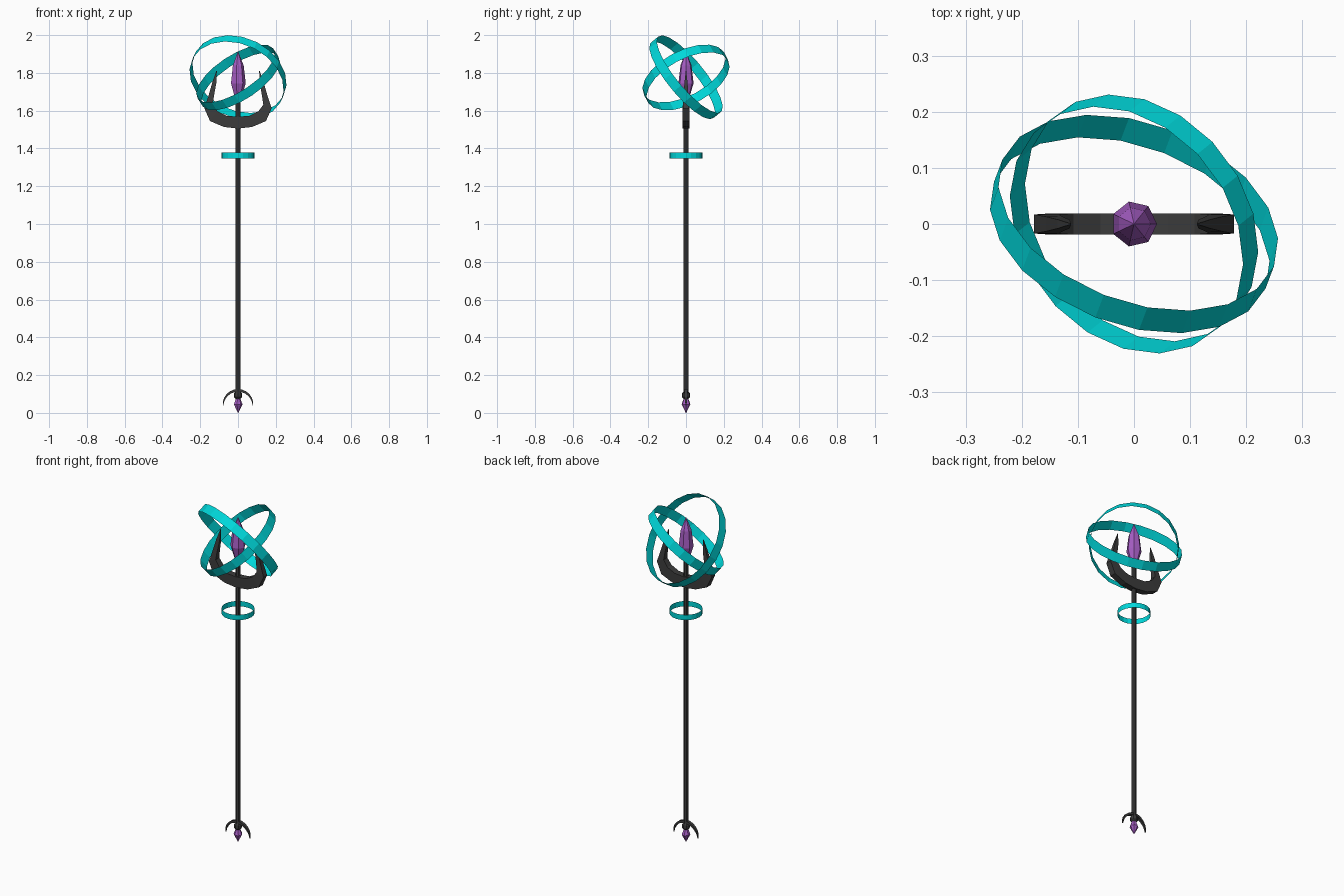
import bpy, math
from mathutils import Vector

if "Cube" in bpy.data.objects:
    bpy.data.objects.remove(bpy.data.objects["Cube"])


def material(name, rgb):
    m = bpy.data.materials.new(name)
    m.diffuse_color = (*rgb, 1)
    m.use_nodes = True
    m.node_tree.nodes["Principled BSDF"].inputs["Base Color"].default_value = m.diffuse_color
    return m


DARK = material("dark_metal", (0.045, 0.045, 0.045))
TEAL = material("teal", (0.0, 0.68, 0.70))
PURPLE = material("purple_crystal", (0.38, 0.11, 0.55))


def build(name, verts, faces, mat):
    me = bpy.data.meshes.new(name)
    me.from_pydata([tuple(v) for v in verts], [], faces)
    me.materials.append(mat)
    ob = bpy.data.objects.new(name, me)
    bpy.context.collection.objects.link(ob)
    return ob


def lathe(name, profile, sides, mat):
    """Faceted solid of revolution about z; profile is (radius, z), bottom to top."""
    verts, faces = [], []
    for r, z in profile:
        for i in range(sides):
            a = 2 * math.pi * i / sides
            verts.append((r * math.cos(a), r * math.sin(a), z))
    for k in range(len(profile) - 1):
        for i in range(sides):
            j = (i + 1) % sides
            faces.append((k * sides + i, k * sides + j,
                          (k + 1) * sides + j, (k + 1) * sides + i))
    faces.append(tuple(reversed(range(sides))))
    faces.append(tuple(range((len(profile) - 1) * sides, len(profile) * sides)))
    return build(name, verts, faces, mat)


def band(name, z, radius, half, normal, phase, sides=20):
    """Thin open band around a tilted axis; phase measured from its +y extreme."""
    n = Vector(normal).normalized()
    y = Vector((0, 1, 0))
    u = (y - n * n.y).normalized()
    v = u.cross(n)
    if v.x < 0:
        v = -v
    verts = []
    for i in range(sides):
        a = math.radians(phase) + 2 * math.pi * i / sides
        p = Vector((0, 0, z)) + radius * (math.cos(a) * u + math.sin(a) * v)
        verts += [p - n * half, p + n * half]
    faces = []
    for i in range(sides):
        j = (i + 1) % sides
        faces.append((2 * i, 2 * j, 2 * j + 1, 2 * i + 1))
    return build(name, verts, faces, TEAL)


def horns(name, stations):
    """Mirrored crescent; each station is (outer x, z, inner x, z, half depth)."""
    left = [(-a, b, -c, d, h) for a, b, c, d, h in reversed(stations[1:])]
    rows = left + stations
    verts, faces = [], []
    for ox, oz, ix, iz, h in rows:
        verts += [(ox, -h, oz), (ix, -h, iz), (ix, h, iz), (ox, h, oz)]
    for k in range(len(rows) - 1):
        for i in range(4):
            j = (i + 1) % 4
            faces.append((4 * k + i, 4 * k + 4 + i, 4 * k + 4 + j, 4 * k + j))
    e = 4 * (len(rows) - 1)
    faces += [(0, 1, 2, 3), (e + 3, e + 2, e + 1, e)]
    return build(name, verts, faces, DARK)


# Shaft and its lower knob
lathe("shaft", [(0.014, 0.09), (0.014, 1.69)], 8, DARK)
lathe("lower_knob", [(0.008, 0.07), (0.021, 0.083), (0.021, 0.103), (0.01, 0.118)], 8, DARK)

# Crystals at both ends
lathe("top_crystal", [(0.017, 1.665), (0.041, 1.745), (0.03, 1.84), (0.001, 1.912)], 7, PURPLE)
lathe("bottom_crystal", [(0.001, 0.0), (0.024, 0.045), (0.009, 0.085)], 7, PURPLE)

# Crescent horns holding the top crystal
horns("crescent", [
    (0.0, 1.505, 0.0, 1.568, 0.019),
    (0.075, 1.514, 0.06, 1.573, 0.019),
    (0.148, 1.545, 0.108, 1.596, 0.019),
    (0.178, 1.612, 0.134, 1.632, 0.017),
    (0.156, 1.68, 0.127, 1.68, 0.013),
    (0.136, 1.75, 0.115, 1.745, 0.008),
    (0.114, 1.812, 0.112, 1.81, 0.001),
])

# Small arch over the bottom crystal, tapering to its ends
arch = []
for i in range(7):
    a = math.radians(90 - 15 * i)
    t = 0.007 * (1 - 0.75 * (i / 6) ** 2)
    ro, ri = 0.079 + t, 0.079 - t
    arch.append((ro * math.cos(a), 0.04 + ro * math.sin(a),
                 ri * math.cos(a), 0.04 + ri * math.sin(a), 1.4 * t))
horns("bottom_arch", arch)

# Floating bands
band("large_ring", 1.777, 0.26, 0.027, (0.28, 0.74, 0.61), -3)
band("small_ring", 1.776, 0.24, 0.027, (-0.5, -0.4, 0.77), -2)
band("shaft_ring", 1.362, 0.088, 0.0155, (0, 0, 1), 0)
